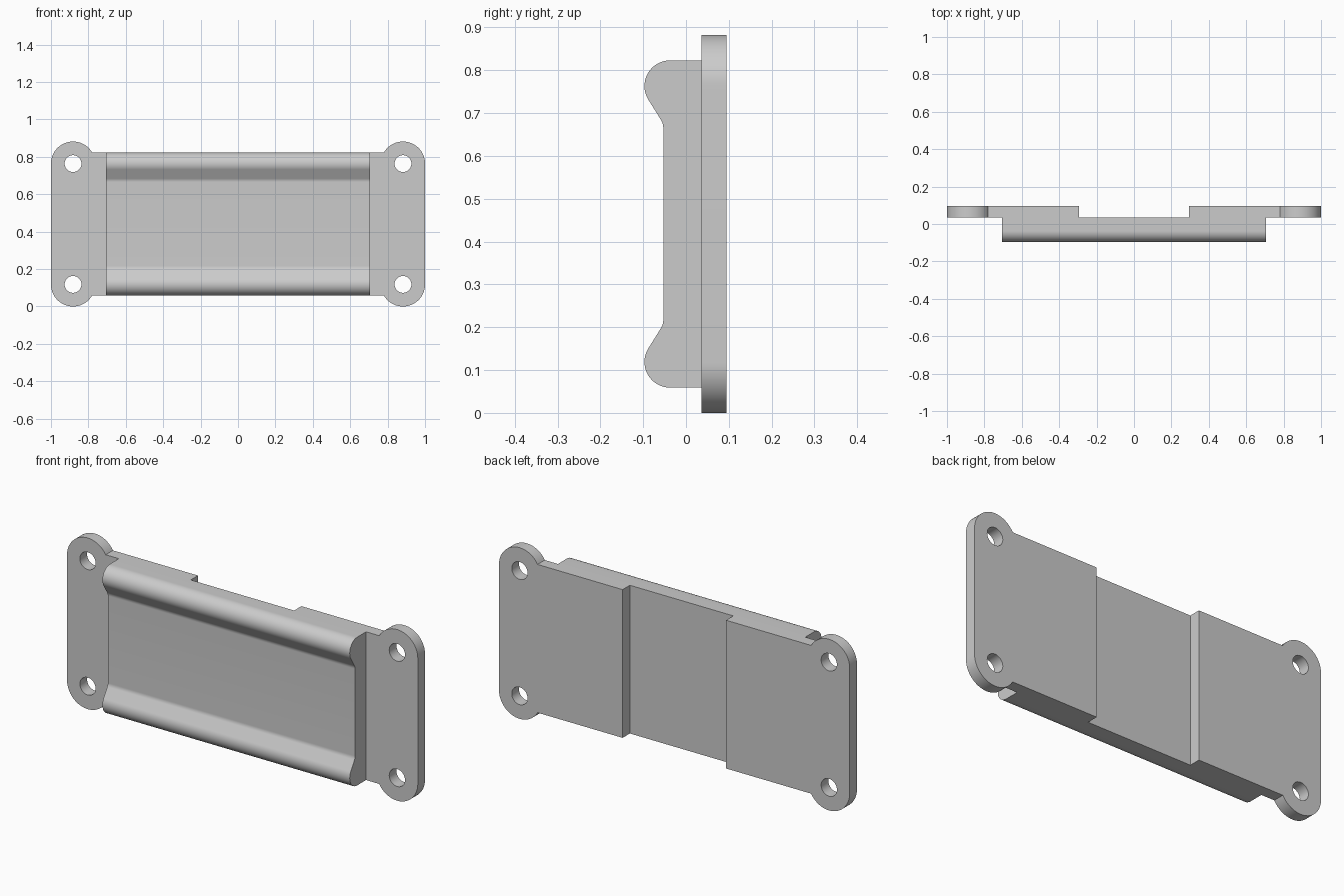
import bpy
import bmesh
from math import radians, sin, cos, acos, degrees
from mathutils import Vector, Matrix

cube = bpy.data.objects.get("Cube")
if cube:
    bpy.data.objects.remove(cube, do_unlink=True)

# Main dimensions
MID = 0.441                  # height of the horizontal symmetry plane
LOW, HIGH = 0.059, 0.823     # bottom and top of the body
BACK, STEP = 0.095, 0.036    # rear face and recessed rear face
LOBE_X, LOBE_Z, LOBE_R = 0.882, 0.764, 0.118
HOLE_R = 0.045

grey = bpy.data.materials.new("light_grey")
grey.use_nodes = True
grey.diffuse_color = (0.6, 0.6, 0.6, 1)
grey.node_tree.nodes["Principled BSDF"].inputs["Base Color"].default_value = (0.6, 0.6, 0.6, 1)


def arc(cx, cy, r, start, end, steps):
    angles = [radians(start + (end - start) * i / steps) for i in range(steps + 1)]
    return [(cx + r * cos(a), cy + r * sin(a)) for a in angles]


def mirror_heights(points):
    """Continue an upper outline with its reflection in the middle height."""
    return points + [(a, 2 * MID - z) for a, z in reversed(points)]


def prism(name, outline, place, sweep):
    """Extrude a closed outline, placed in space by a function, along a vector."""
    bm = bmesh.new()
    face = bm.faces.new([bm.verts.new(place(*p)) for p in outline])
    top = bmesh.ops.extrude_face_region(bm, geom=[face])["geom"]
    bmesh.ops.translate(bm, vec=Vector(sweep),
                        verts=[v for v in top if isinstance(v, bmesh.types.BMVert)])
    if face.is_valid and len([f for f in bm.faces if len(f.verts) > 4]) < 2:
        bm.faces.new(bm.verts[:len(outline)])
    bmesh.ops.recalc_face_normals(bm, faces=bm.faces)
    mesh = bpy.data.meshes.new(name)
    bm.to_mesh(mesh)
    bm.free()
    mesh.materials.append(grey)
    obj = bpy.data.objects.new(name, mesh)
    bpy.context.collection.objects.link(obj)
    return obj


def combine(target, tool, operation):
    """Apply a boolean and discard the tool."""
    mod = target.modifiers.new(operation.lower(), "BOOLEAN")
    mod.operation, mod.solver, mod.object = operation, "EXACT", tool
    bpy.context.view_layer.objects.active = target
    bpy.ops.object.modifier_apply(modifier=mod.name)
    bpy.data.objects.remove(tool, do_unlink=True)


# Channel body: flat web with a rounded rail along the top and bottom
rail = ([(STEP, HIGH)]
        + arc(-0.037, HIGH - 0.06, 0.06, 90, 211, 24)
        + arc(-0.089, 0.665, 0.036, 31, 0, 6))
bracket = prism("mounting_bracket", mirror_heights(rail),
                lambda y, z: (-0.705, y, z), (1.41, 0, 0))

# End plates with rounded ears, one on each side
meet = degrees(acos(-((LOBE_R ** 2 - (HIGH - LOBE_Z) ** 2) ** 0.5) / LOBE_R))
ear = [(0.295, HIGH)] + arc(LOBE_X, LOBE_Z, LOBE_R, meet, 0, 36)
for side in (1, -1):
    plate = prism("end_plate", mirror_heights(ear),
                  lambda x, z: (side * x, STEP, z), (0, BACK - STEP, 0))
    combine(bracket, plate, "UNION")

# Screw holes through the four ears
for side in (1, -1):
    for z in (LOBE_Z, 2 * MID - LOBE_Z):
        drill = prism("drill", arc(side * LOBE_X, z, HOLE_R, 0, 350, 35),
                      lambda x, h: (x, -0.3, h), (0, 0.6, 0))
        combine(bracket, drill, "DIFFERENCE")

# Smooth the curves, keep the corners crisp
bpy.ops.object.select_all(action="DESELECT")
bracket.select_set(True)
bpy.context.view_layer.objects.active = bracket
bpy.ops.object.shade_smooth_by_angle(angle=radians(25))
